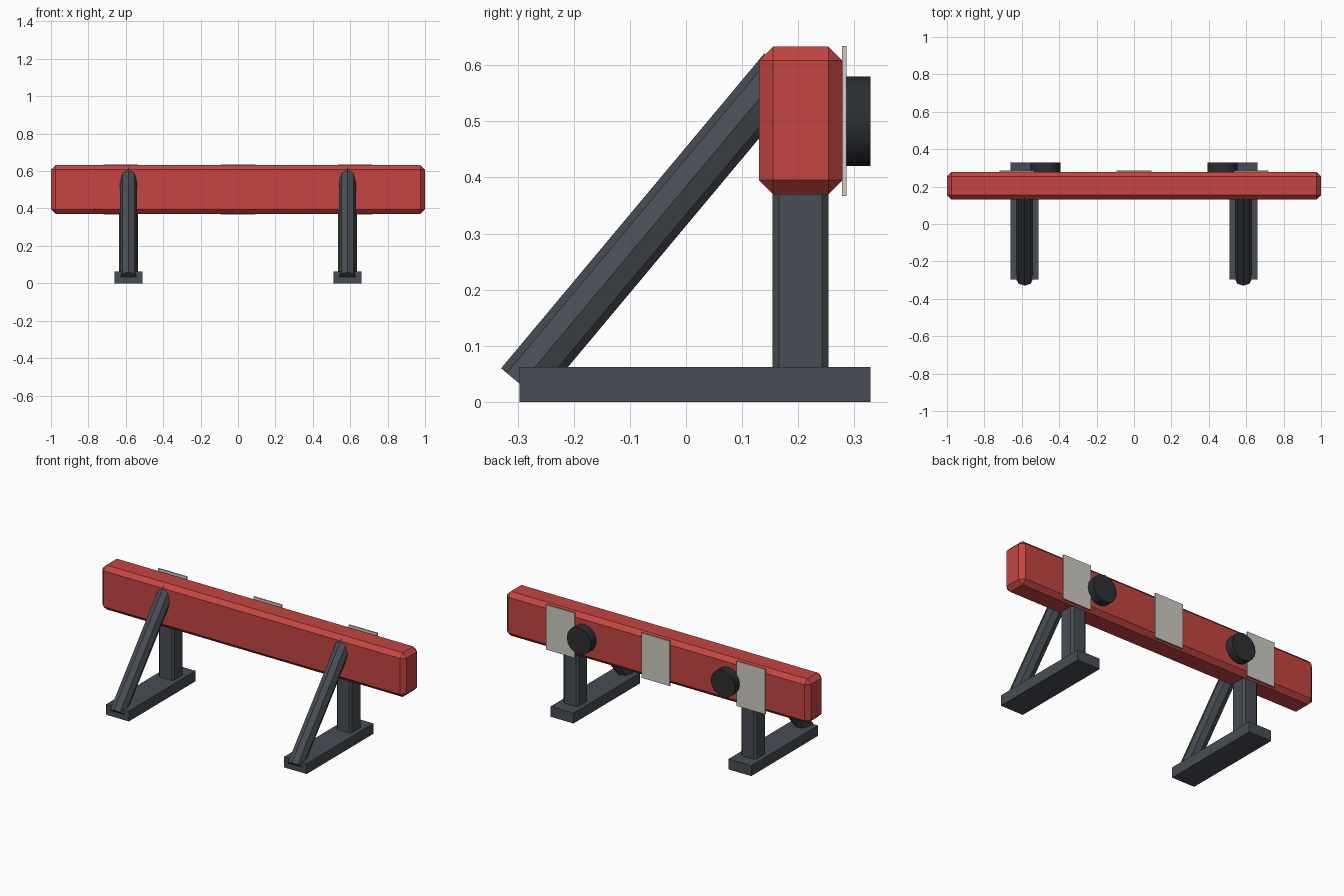
import bpy, math
from mathutils import Vector

if "Cube" in bpy.data.objects:
    bpy.data.objects.remove(bpy.data.objects["Cube"])


def material(name, rgb):
    m = bpy.data.materials.new(name)
    m.diffuse_color = (*rgb, 1)
    m.use_nodes = True
    m.node_tree.nodes["Principled BSDF"].inputs["Base Color"].default_value = m.diffuse_color
    return m


RED = material("red_paint", (0.55, 0.06, 0.055))
STEEL = material("dark_steel", (0.065, 0.075, 0.09))
RUBBER = material("black_rubber", (0.025, 0.028, 0.032))
PALE = material("pale_reflector", (0.62, 0.6, 0.54))


def box(name, lo, hi, mat):
    lo, hi = Vector(lo), Vector(hi)
    bpy.ops.mesh.primitive_cube_add(size=1, location=(lo + hi) / 2)
    ob = bpy.context.object
    ob.name = name
    ob.scale = hi - lo
    bpy.ops.object.transform_apply(location=False, rotation=False, scale=True)
    ob.data.materials.append(mat)
    return ob


def bevel(ob, width):
    mod = ob.modifiers.new("bevel", "BEVEL")
    mod.width = width
    mod.segments = 1


def rod(name, a, b, radius, sides, mat):
    a, b = Vector(a), Vector(b)
    bpy.ops.mesh.primitive_cylinder_add(vertices=sides, radius=radius,
                                        depth=(b - a).length, location=(a + b) / 2)
    ob = bpy.context.object
    ob.name = name
    # tilt about x only, so the facets stay symmetric left to right
    d = b - a
    ob.rotation_euler = (math.atan2(-d.y, d.z), 0, 0)
    ob.data.materials.append(mat)
    return ob


# Chamfered cross beam
bevel(box("beam", (-1, 0.13, 0.37), (1, 0.279, 0.633), RED), 0.025)

for side, s in (("left", -1), ("right", 1)):
    x = 0.585 * s
    # Foot, upright post and diagonal brace
    box(side + "_foot", (x - 0.075, -0.297, 0), (x + 0.075, 0.329, 0.062), STEEL)
    bevel(box(side + "_post", (x - 0.05, 0.154, 0.05), (x + 0.05, 0.254, 0.42), STEEL), 0.012)
    rod(side + "_brace", (x, -0.295, 0.031), (x, 0.174, 0.592), 0.045, 8, STEEL)
    # Round buffer on the back
    rod(side + "_buffer", (0.474 * s, 0.27, 0.5), (0.474 * s, 0.329, 0.5), 0.08, 16, RUBBER)
    bpy.ops.object.shade_smooth_by_angle(angle=math.radians(30))

# Reflector plates on the back
for name, x in (("left", -0.627), ("middle", 0), ("right", 0.627)):
    box(name + "_plate", (x - 0.093, 0.278, 0.367), (x + 0.093, 0.286, 0.634), PALE)
